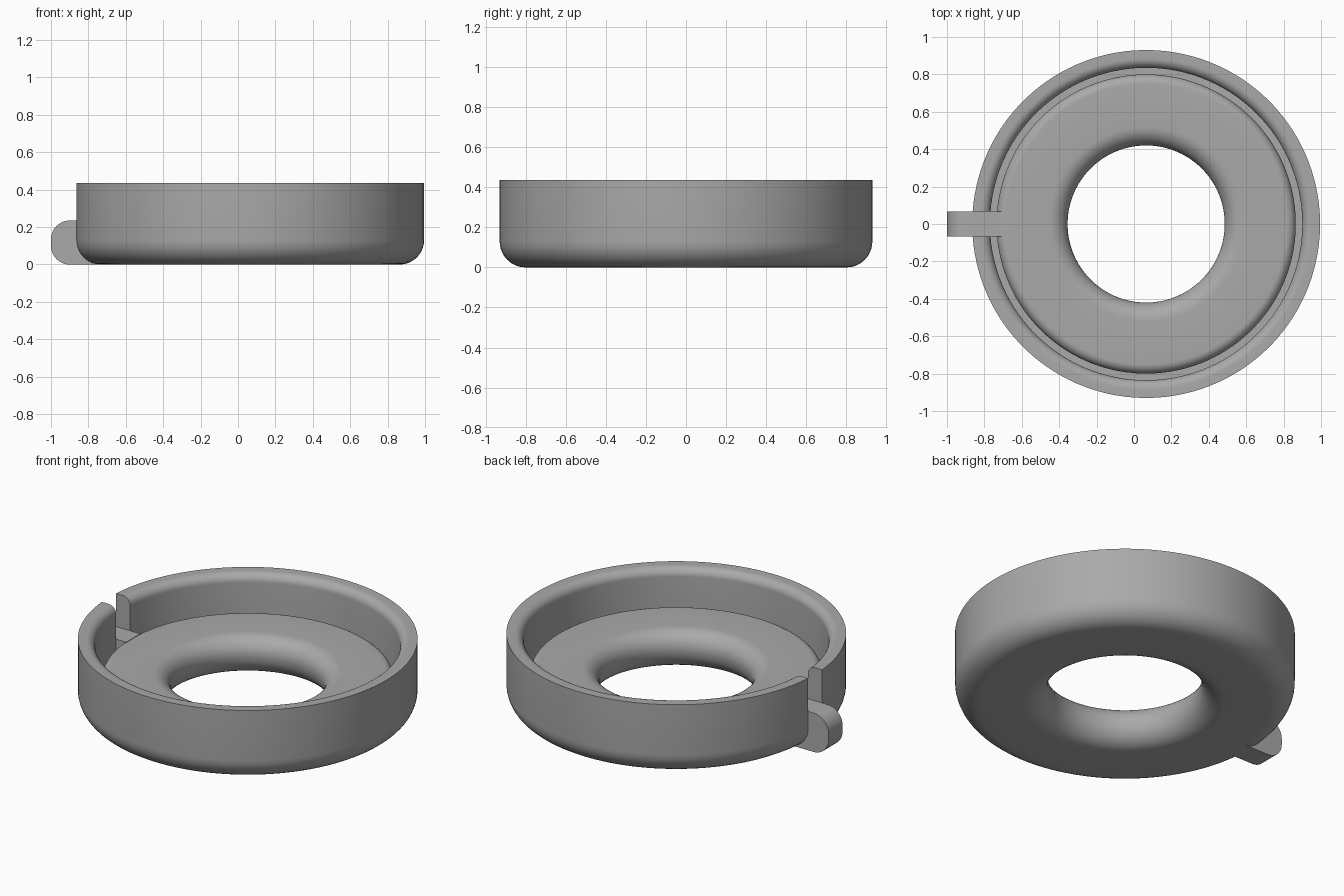
import bpy
import bmesh
from math import cos, sin, pi, radians
from mathutils import Matrix, Vector

cube = bpy.data.objects.get("Cube")
if cube:
    bpy.data.objects.remove(cube)

CENTRE_X = 0.065   # axis of the round body
FLOOR = 0.235      # height of the inner floor
TOP = 0.435
TAB_HALF = 0.067   # half width of tab and slot

grey = bpy.data.materials.new("plain grey")
grey.use_nodes = True
colour = (0.4, 0.4, 0.4, 1)
grey.diffuse_color = colour
grey.node_tree.nodes["Principled BSDF"].inputs["Base Color"].default_value = colour


def arc(cx, cz, r, start, end, steps=10):
    """Points on an arc, angles in degrees."""
    angles = [radians(start + (end - start) * i / steps) for i in range(steps + 1)]
    return [(cx + r * cos(a), cz + r * sin(a)) for a in angles]


def finish(name, bm):
    bmesh.ops.recalc_face_normals(bm, faces=bm.faces)
    mesh = bpy.data.meshes.new(name)
    bm.to_mesh(mesh)
    bm.free()
    mesh.materials.append(grey)
    obj = bpy.data.objects.new(name, mesh)
    bpy.context.collection.objects.link(obj)
    return obj


def smooth(obj):
    bpy.ops.object.select_all(action="DESELECT")
    obj.select_set(True)
    bpy.context.view_layer.objects.active = obj
    bpy.ops.object.shade_smooth_by_angle(angle=radians(35))


def lathe(name, profile, sides):
    bm = bmesh.new()
    rings = []
    for i in range(sides):
        turn = Matrix.Rotation(2 * pi * (i + 0.5) / sides, 3, "Z")
        rings.append([bm.verts.new(turn @ Vector((r, 0, z))) for r, z in profile])
    for i, ring in enumerate(rings):
        following = rings[(i + 1) % sides]
        for j in range(len(profile)):
            k = (j + 1) % len(profile)
            bm.faces.new((ring[j], following[j], following[k], ring[k]))
    return finish(name, bm)


def plate(name, outline):
    """Extrude an x-z outline across the tab width."""
    bm = bmesh.new()
    face = bm.faces.new([bm.verts.new((x, -TAB_HALF, z)) for x, z in outline])
    result = bmesh.ops.extrude_face_region(bm, geom=[face])
    moved = [v for v in result["geom"] if isinstance(v, bmesh.types.BMVert)]
    bmesh.ops.translate(bm, verts=moved, vec=(0, 2 * TAB_HALF, 0))
    return finish(name, bm)


# Round dish: underside, outer wall, lip, groove, floor and centre hole
profile = (
    arc(0.55, 0.13, 0.13, 180, 270)
    + arc(0.80, 0.13, 0.13, 270, 360)
    + [(0.93, TOP)]
    + arc(0.885, TOP - 0.05, 0.05, 90, 180)
    + [(0.835, 0.12), (0.80, 0.12)]
    + arc(0.75, FLOOR - 0.05, 0.05, 0, 90)
    + arc(0.52, FLOOR - 0.10, 0.10, 90, 180)
)
dish = lathe("dish", profile, 128)
dish.location.x = CENTRE_X

# Slot through the wall above the tab
slot = plate("slot_cutter", [(-1.0, 0.22), (-0.75, 0.22), (-0.75, 0.6), (-1.0, 0.6)])
slot.hide_render = True
slot.hide_viewport = True
cut = dish.modifiers.new("slot", "BOOLEAN")
cut.operation = "DIFFERENCE"
cut.solver = "EXACT"
cut.object = slot
bpy.context.view_layer.objects.active = dish
bpy.ops.object.modifier_apply(modifier=cut.name)
bpy.data.objects.remove(slot)
smooth(dish)

# Rounded tab passing through the slot to the floor
tab = plate("tab", [(-0.70, 0.0)]
            + arc(-0.90, 0.10, 0.10, 270, 180)
            + arc(-0.90, FLOOR - 0.10, 0.10, 180, 90)
            + [(-0.70, FLOOR)])
smooth(tab)
